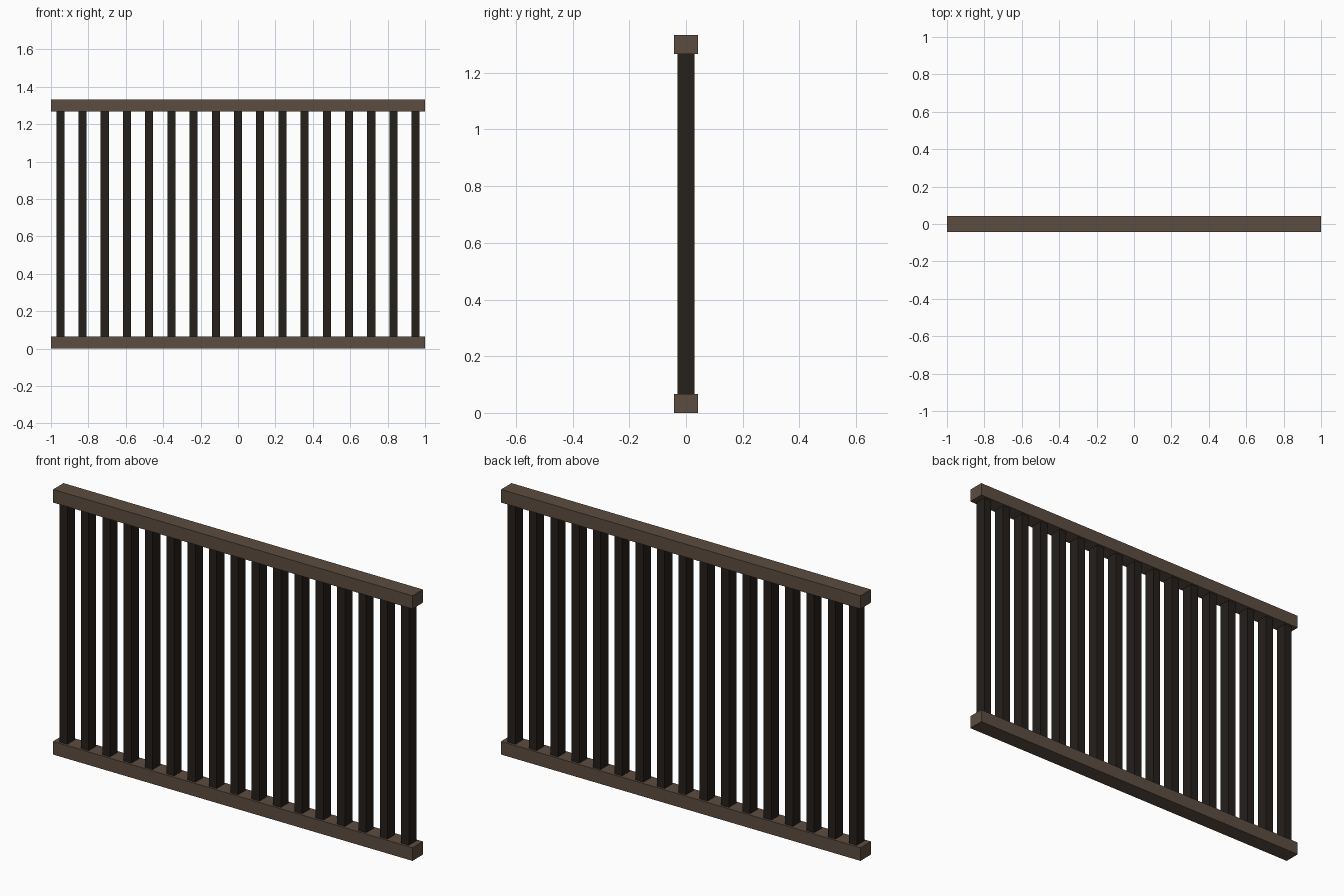
import bpy

if "Cube" in bpy.data.objects:
    bpy.data.objects.remove(bpy.data.objects["Cube"])

RAIL_H, RAIL_D = 0.066, 0.083
HEIGHT = 1.333
BAR_W, BAR_D = 0.043, 0.06
BARS, SPAN = 17, 1.9


def material(name, colour):
    m = bpy.data.materials.new(name)
    m.diffuse_color = (*colour, 1)
    m.use_nodes = True
    m.node_tree.nodes["Principled BSDF"].inputs["Base Color"].default_value = m.diffuse_color
    return m


def box(name, size, centre, mat):
    bpy.ops.mesh.primitive_cube_add(size=1, location=centre)
    ob = bpy.context.object
    ob.name = name
    ob.scale = size
    bpy.ops.object.transform_apply(location=False, rotation=False, scale=True)
    ob.data.materials.append(mat)
    return ob


rail_wood = material("rail_wood", (0.107, 0.075, 0.052))
bar_wood = material("bar_wood", (0.018, 0.014, 0.011))

# Horizontal rails
box("bottom_rail", (2, RAIL_D, RAIL_H), (0, 0, RAIL_H / 2), rail_wood)
box("top_rail", (2, RAIL_D, RAIL_H), (0, 0, HEIGHT - RAIL_H / 2), rail_wood)

# Evenly spaced upright bars between the rails
for i in range(BARS):
    x = -SPAN / 2 + SPAN * i / (BARS - 1)
    box(f"bar_{i + 1:02d}", (BAR_W, BAR_D, HEIGHT - 2 * RAIL_H),
        (x, 0, HEIGHT / 2), bar_wood)
